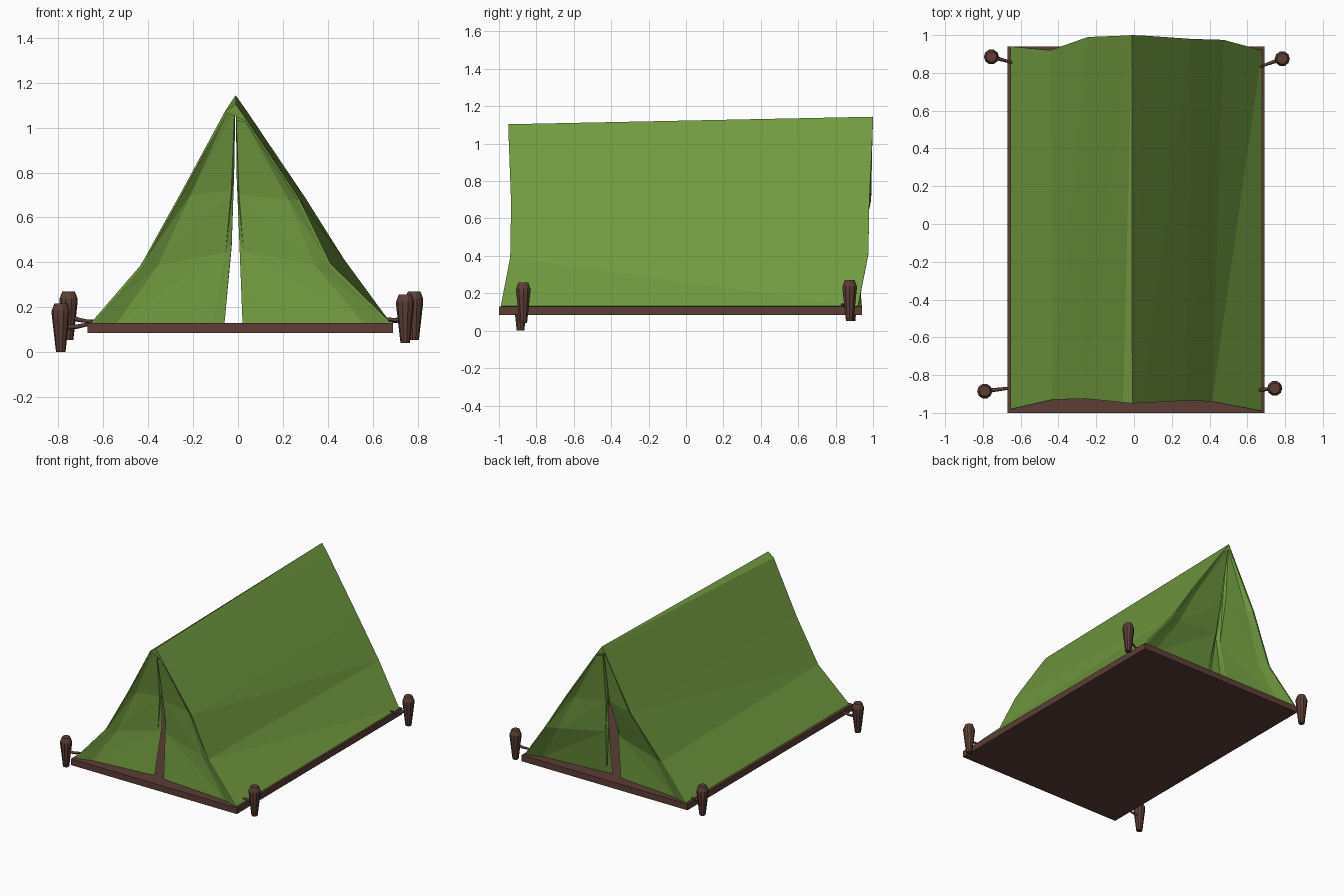
import bpy, math
from mathutils import Vector

if "Cube" in bpy.data.objects:
    bpy.data.objects.remove(bpy.data.objects["Cube"])


def material(name, rgb):
    m = bpy.data.materials.new(name)
    m.diffuse_color = (*rgb, 1)
    m.use_nodes = True
    m.node_tree.nodes["Principled BSDF"].inputs["Base Color"].default_value = m.diffuse_color
    return m


GREEN = material("canvas_green", (0.165, 0.327, 0.051))
BROWN = material("wood_brown", (0.107, 0.048, 0.036))


def add_mesh(name, verts, faces, mat):
    me = bpy.data.meshes.new(name)
    me.from_pydata([tuple(v) for v in verts], [], faces)
    me.materials.append(mat)
    me.update()
    ob = bpy.data.objects.new(name, me)
    bpy.context.collection.objects.link(ob)
    return ob


def loft(name, columns, mat, thick=0.0):
    """Triangulated sheet through equally long point columns."""
    n = len(columns[0])
    verts = [p for c in columns for p in c]
    faces = []
    for c in range(len(columns) - 1):
        for r in range(n - 1):
            a, b = c * n + r, (c + 1) * n + r
            faces += [(a, b + 1, a + 1), (a, b, b + 1)]
    ob = add_mesh(name, verts, faces, mat)
    if thick:
        mod = ob.modifiers.new("cloth", 'SOLIDIFY')
        mod.thickness = thick
        mod.offset = 0
    return ob


# Ground board
bpy.ops.mesh.primitive_cube_add(size=1, location=(0.01, -0.03, 0.107))
board = bpy.context.object
board.name = "ground_board"
board.scale = (1.36, 1.94, 0.046)
board.data.materials.append(BROWN)

# Roof cloth: front and back outlines, left hem over the ridge to right hem
front = [(-0.65, -0.98, .13), (-0.43, -0.93, .385), (-0.255, -0.925, .70),
         (-0.055, -0.945, 1.07), (-0.01, -0.95, 1.10), (0.04, -0.948, 1.025),
         (0.27, -0.935, .68), (0.41, -0.94, .39), (0.675, -0.99, .13)]
back = [(-0.65, 0.94, .13), (-0.44, 0.92, .37), (-0.24, 0.99, .70),
        (-0.03, 0.998, 1.10), (-0.01, 1.0, 1.14), (0.04, 0.998, 1.066),
        (0.30, 0.98, .68), (0.47, 0.975, .41), (0.675, 0.92, .13)]
loft("roof_cloth", [front, back], GREEN, 0.008)

# Door curtains: turned-in border, flap, and folded strip beside the opening
fold_x = {-1: (-0.11, -0.055, -0.03, -0.015), 1: (0.06, 0.025, 0.005, -0.008)}
gap_x = {-1: (-0.06, -0.028, -0.017, -0.012), 1: (0.02, 0.006, -0.006, -0.009)}
fold_in = (0.08, 0.07, 0.05, 0.01)
for end, outline, s in (("front", front, 1), ("back", back, -1)):
    for side, edge in ((-1, outline[:4]), (1, outline[:4:-1])):
        hem = [Vector(p) for p in edge]
        inner = [Vector((p.x * 0.83, p.y + s * d, p.z))
                 for p, d in zip(hem, (0.04, 0.03, 0.03, 0.005))]
        fold = [Vector((x, p.y + s * d, p.z + dz)) for x, p, d, dz in
                zip(fold_x[side], hem, fold_in, (0, 0.06, 0.02, 0.01))]
        gap = [Vector((x, p.y + s * (d + 0.01), p.z + dz)) for x, p, d, dz in
               zip(gap_x[side], hem, fold_in, (0, 0.1, 0.1, 0.01))]
        label = "left" if side < 0 else "right"
        loft(f"{end}_curtain_{label}", [hem, inner, fold, gap], GREEN)
    # Small gable above the opening
    add_mesh(f"{end}_gable", [outline[3], outline[4], outline[5]], [(0, 1, 2)], GREEN)


# Pegs: faceted turned stakes
def peg(name, x, y, z):
    sides = 10
    prof = [(0.021, 0), (0.04, 0.165), (0.04, 0.185), (0.028, 0.217)]
    verts, faces = [], []
    for r, h in prof:
        for i in range(sides):
            a = 2 * math.pi * i / sides
            verts.append((x + r * math.cos(a), y + r * math.sin(a), z + h))
    for k in range(len(prof) - 1):
        for i in range(sides):
            j = (i + 1) % sides
            faces.append((k * sides + i, k * sides + j,
                          (k + 1) * sides + j, (k + 1) * sides + i))
    top = (len(prof) - 1) * sides
    faces += [tuple(range(sides))[::-1], tuple(range(top, top + sides))]
    add_mesh(name, verts, faces, BROWN)


# Ropes: short sagging cords from peg to hem
def rope(name, a, b):
    cu = bpy.data.curves.new(name, 'CURVE')
    cu.dimensions = '3D'
    cu.bevel_depth = 0.011
    cu.bevel_resolution = 0
    cu.use_fill_caps = True
    a, b = Vector(a), Vector(b)
    sp = cu.splines.new('POLY')
    sp.points.add(3)
    for pt, t in zip(sp.points, (0, 0.35, 0.7, 1)):
        p = a.lerp(b, t) - Vector((0, 0, 0.05 * t * (1 - t)))
        pt.co = (*p, 1)
        pt.radius = 1.1 - 0.6 * t
    cu.materials.append(BROWN)
    ob = bpy.data.objects.new(name, cu)
    bpy.context.collection.objects.link(ob)


for corner, p, r in (
        ("front_left", (-0.79, -0.885, 0.0), (-0.59, -0.86, 0.15)),
        ("front_right", (0.745, -0.87, 0.04), (0.62, -0.885, 0.16)),
        ("back_left", (-0.755, 0.885, 0.053), (-0.63, 0.85, 0.14)),
        ("back_right", (0.785, 0.875, 0.053), (0.66, 0.83, 0.14))):
    peg(f"peg_{corner}", *p)
    rope(f"rope_{corner}", (p[0], p[1], p[2] + 0.11), r)
